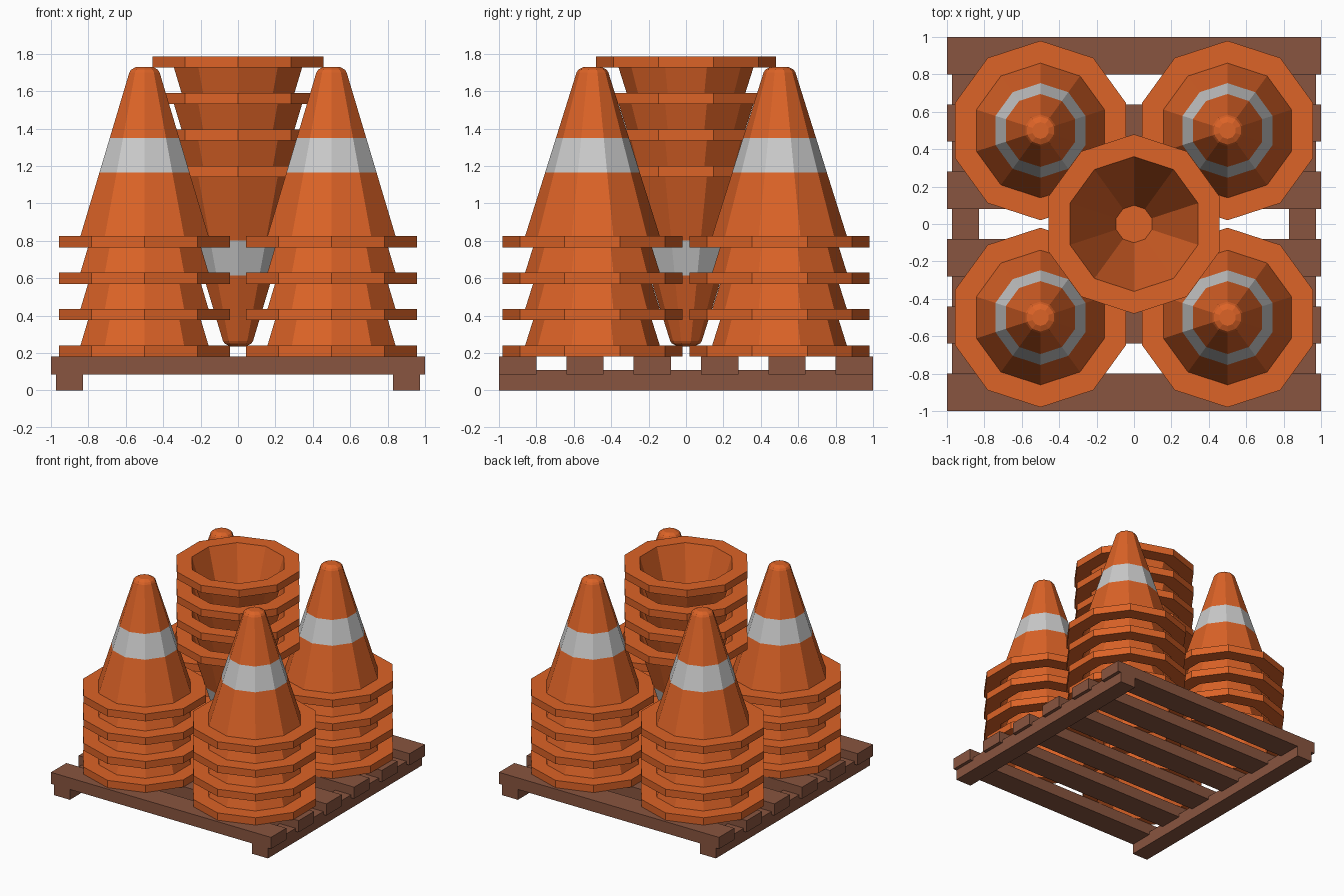
import bpy, bmesh
from math import pi, sin, cos

if "Cube" in bpy.data.objects:
    bpy.data.objects.remove(bpy.data.objects["Cube"])


def material(name, rgb):
    m = bpy.data.materials.new(name)
    m.diffuse_color = (*rgb, 1)
    m.use_nodes = True
    m.node_tree.nodes["Principled BSDF"].inputs["Base Color"].default_value = m.diffuse_color
    return m


ORANGE = material("orange", (0.72, 0.125, 0.02))
WHITE = material("reflective", (0.55, 0.55, 0.55))
WOOD = material("wood", (0.25, 0.09, 0.05))

SIDES = 10
STEP = 0.195      # spacing between nested cones
HEIGHT = 0.965    # one cone
DECK = 0.18       # top of the pallet


def link(name, mesh, loc=(0, 0, 0)):
    ob = bpy.data.objects.new(name, mesh)
    ob.location = loc
    bpy.context.collection.objects.link(ob)
    return ob


# Cone: closed (radius, height) profile, inner floor -> base -> outer tip
def cone_mesh():
    profile = [(0.10, 0.83), (0.36, 0), (0.48, 0), (0.48, 0.06), (0.36, 0.06),
               (0.253, 0.40), (0.195, 0.585), (0.085, 0.935), (0.075, 0.95), (0.045, HEIGHT)]
    stripe = 5
    bm = bmesh.new()
    rings = []
    for r, z in profile:
        angles = [pi / 2 + 2 * pi * i / SIDES for i in range(SIDES)]
        rings.append([bm.verts.new((r * cos(a), r * sin(a), z)) for a in angles])
    for k, (a, b) in enumerate(zip(rings, rings[1:])):
        for i in range(SIDES):
            j = (i + 1) % SIDES
            f = bm.faces.new((a[i], a[j], b[j], b[i]))
            f.material_index = int(k == stripe)
    bm.faces.new(rings[0])
    bm.faces.new(rings[-1])
    bmesh.ops.recalc_face_normals(bm, faces=bm.faces)
    mesh = bpy.data.meshes.new("traffic_cone")
    bm.to_mesh(mesh)
    bm.free()
    mesh.materials.append(ORANGE)
    mesh.materials.append(WHITE)
    return mesh


def box(name, x0, x1, y0, y1, z0, z1):
    bm = bmesh.new()
    bmesh.ops.create_cube(bm, size=1)
    bmesh.ops.scale(bm, vec=(x1 - x0, y1 - y0, z1 - z0), verts=bm.verts)
    mesh = bpy.data.meshes.new(name)
    bm.to_mesh(mesh)
    bm.free()
    mesh.materials.append(WOOD)
    return link(name, mesh, ((x0 + x1) / 2, (y0 + y1) / 2, (z0 + z1) / 2))


# Pallet: two runners and six slats
for s in (-1, 1):
    box("pallet_runner", s * 0.9 - 0.072, s * 0.9 + 0.072, -1, 1, 0, 0.11)
for i in range(6):
    y = -0.9 + 0.36 * i
    box("pallet_slat", -1, 1, y - 0.1, y + 0.1, 0.085, DECK)

# Four upright stacks
cone = cone_mesh()
for x in (-0.5, 0.5):
    for y in (-0.5, 0.5):
        for n in range(4):
            link("stacked_cone", cone, (x, y, DECK + n * STEP))

# Upside-down stack wedged in the middle
for n in range(4):
    ob = link("inverted_cone", cone, (0, 0, 1.20 + n * STEP))
    ob.rotation_euler.x = pi
